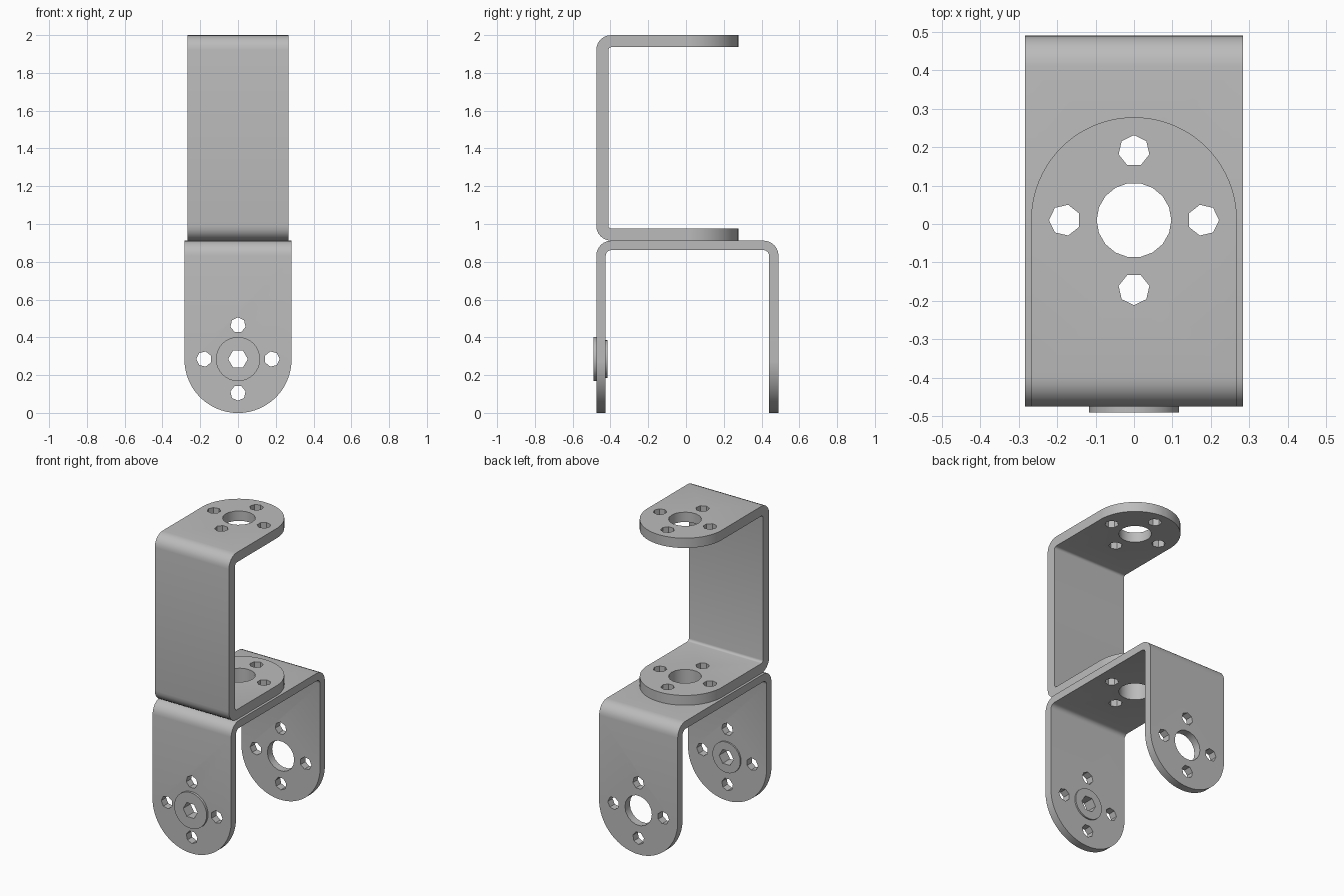
import bpy, bmesh
from math import sin, cos, pi
from mathutils import Vector, Matrix

cube = bpy.data.objects.get("Cube")
if cube:
    bpy.data.objects.remove(cube, do_unlink=True)

metal = bpy.data.materials.new("grey metal")
metal.use_nodes = True
GREY = (0.5, 0.5, 0.5, 1)
metal.diffuse_color = GREY
metal.node_tree.nodes["Principled BSDF"].inputs["Base Color"].default_value = GREY


def prism(name, points, depth):
    """Solid made by extruding a closed outline of 3D points along depth."""
    bm = bmesh.new()
    face = bm.faces.new([bm.verts.new(p) for p in points])
    grown = bmesh.ops.extrude_face_region(bm, geom=[face])["geom"]
    moved = [v for v in grown if isinstance(v, bmesh.types.BMVert)]
    bmesh.ops.translate(bm, verts=moved, vec=depth)
    bmesh.ops.recalc_face_normals(bm, faces=bm.faces)
    mesh = bpy.data.meshes.new(name)
    bm.to_mesh(mesh)
    bm.free()
    mesh.materials.append(metal)
    obj = bpy.data.objects.new(name, mesh)
    bpy.context.collection.objects.link(obj)
    return obj


def arc(cx, cy, r, start, end, n):
    steps = [start + (end - start) * i / n for i in range(n + 1)]
    return [(cx + r * cos(a), cy + r * sin(a)) for a in steps]


def on_plane(points, axis, level):
    """Place 2D points on the plane across the y or z axis."""
    return [(u, level, v) if axis == "y" else (u, v, level) for u, v in points]


def cylinder(name, axis, centre, r, lo, hi, sides, turn=0):
    ring = arc(*centre, r, turn, turn + 2 * pi, sides)[:-1]
    depth = (0, hi - lo, 0) if axis == "y" else (0, 0, hi - lo)
    return prism(name, on_plane(ring, axis, lo), depth)


def combine(obj, cutter, operation):
    """Apply one boolean and discard the cutter."""
    mod = obj.modifiers.new("cut", "BOOLEAN")
    mod.operation, mod.solver, mod.object = operation, "EXACT", cutter
    graph = bpy.context.evaluated_depsgraph_get()
    result = bpy.data.meshes.new_from_object(obj.evaluated_get(graph))
    obj.modifiers.clear()
    obj.data = result
    bpy.data.objects.remove(cutter, do_unlink=True)


def drill(obj, axis, centre, lo, hi, main_hole=True):
    """Four small holes around an optional large one."""
    for i in range(4):
        a = i * pi / 2
        spot = (centre[0] + 0.18 * cos(a), centre[1] + 0.18 * sin(a))
        combine(obj, cylinder("drill", axis, spot, 0.041, lo, hi, 7, a), "DIFFERENCE")
    if main_hole:
        combine(obj, cylinder("drill", axis, centre, 0.097, lo, hi, 18), "DIFFERENCE")


def channel(name, width, span, height, leg, thick, r_out, r_in):
    """U strip outline as (across, along), with the bends at the along = height end."""
    lo, hi = span
    t = thick
    outer = [(lo, leg)] + arc(lo + r_out, height - r_out, r_out, pi, pi / 2, 6)
    outer += arc(hi - r_out, height - r_out, r_out, pi / 2, 0, 6) + [(hi, leg)]
    inner = [(hi - t, leg)] + arc(hi - t - r_in, height - t - r_in, r_in, 0, pi / 2, 4)
    inner += arc(lo + t + r_in, height - t - r_in, r_in, pi / 2, pi, 4) + [(lo + t, leg)]
    return outer + inner


def smooth(obj):
    bpy.ops.object.select_all(action="DESELECT")
    obj.select_set(True)
    bpy.context.view_layer.objects.active = obj
    bpy.ops.object.shade_smooth_by_angle(angle=pi / 6)


# Lower bracket: legs hang down and end in half circles
W = 0.283
outline = channel("lower", W, (-0.475, 0.49), 0.912, 0, 0.05, 0.08, 0.03)
lower = prism("lower_bracket", [(-W, y, z) for y, z in outline], (2 * W, 0, 0))
tongue = arc(0, W, W + 0.0005, pi, 2 * pi, 40) + [(W + 0.0005, 1.1), (-W - 0.0005, 1.1)]
combine(lower, prism("trim", on_plane(tongue, "y", -0.7), (0, 1.4, 0)), "INTERSECT")
pivot = (0, 0.285)
drill(lower, "y", pivot, -0.6, -0.3, main_hole=False)
drill(lower, "y", pivot, 0.3, 0.6)
combine(lower, cylinder("drill", "y", pivot, 0.08, -0.6, -0.3, 24), "DIFFERENCE")
axle = (0, 0.01)
drill(lower, "z", axle, 0.8, 1.0)

# Upper bracket: opens to the back, plates end in half circles
W = 0.267
outline = channel("upper", W, (0.912, 2.0), 0.475, -0.277, 0.064, 0.078, 0.016)
upper = prism("upper_bracket", [(-W, -a, z) for z, a in outline], (2 * W, 0, 0))
tongue = arc(0, 0.01, W + 0.0005, 0, pi, 40) + [(-W - 0.0005, -0.7), (W + 0.0005, -0.7)]
combine(upper, prism("trim", on_plane(tongue, "z", 0.5), (0, 0, 2)), "INTERSECT")
drill(upper, "z", axle, 0.8, 2.2)

# Flanged bushing with a hexagonal bore in the front leg
bushing = cylinder("pivot_bushing", "y", pivot, 0.1, -0.48, -0.415, 32)
combine(bushing, cylinder("flange", "y", pivot, 0.117, -0.49, -0.474, 32), "UNION")
combine(bushing, cylinder("bore", "y", pivot, 0.052, -0.6, -0.3, 6), "DIFFERENCE")

for part in (lower, upper, bushing):
    smooth(part)
